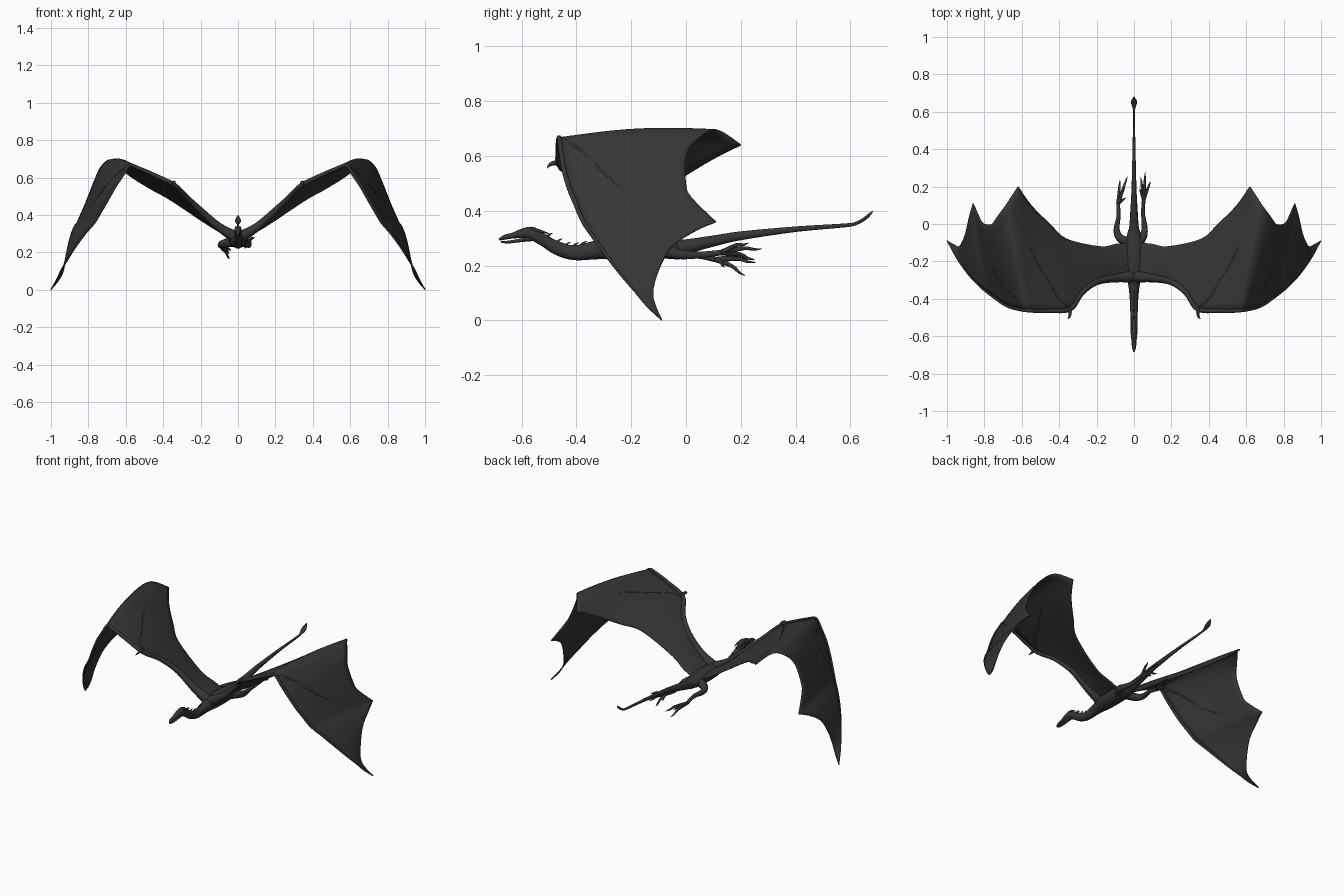
import bpy, bmesh, math
from mathutils import Vector

hide = bpy.data.materials.new("dark charcoal hide")
hide.diffuse_color = (0.036, 0.036, 0.036, 1)


def catmull(pts, steps):
    """Smooth curve through tuples of any length."""
    out, n = [], len(pts)
    for i in range(n - 1):
        p0, p1, p2, p3 = pts[max(i - 1, 0)], pts[i], pts[i + 1], pts[min(i + 2, n - 1)]
        for k in range(steps):
            t = k / steps
            out.append(tuple(0.5 * (2 * b + (c - a) * t + (2 * a - 5 * b + 4 * c - d) * t * t
                       + (3 * b - a - 3 * c + d) * t ** 3) for a, b, c, d in zip(p0, p1, p2, p3)))
    out.append(tuple(pts[-1]))
    return out


def finish(name, bm, mirror=False, thickness=0):
    bmesh.ops.recalc_face_normals(bm, faces=bm.faces)
    me = bpy.data.meshes.new(name)
    bm.to_mesh(me)
    bm.free()
    me.materials.append(hide)
    me.polygons.foreach_set("use_smooth", [True] * len(me.polygons))
    ob = bpy.data.objects.new(name, me)
    bpy.context.collection.objects.link(ob)
    if thickness:
        m = ob.modifiers.new("thickness", "SOLIDIFY")
        m.thickness, m.offset = thickness, 0
    if mirror:
        ob.modifiers.new("mirror", "MIRROR")
    return ob


def tube(name, pts, steps=4, sides=12, mirror=False):
    """Closed tube; each point is x, y, z, half width, half height."""
    path = catmull(pts, steps) if steps else pts
    bm, rings = bmesh.new(), []
    for i, p in enumerate(path):
        a, b = path[max(i - 1, 0)], path[min(i + 1, len(path) - 1)]
        tan = (Vector(b[:3]) - Vector(a[:3])).normalized()
        side = tan.cross(Vector((0, 0, 1))).normalized()
        up = side.cross(tan)
        rx, rz = max(p[3], 0.0008), max(p[4], 0.0008)
        rings.append([bm.verts.new(Vector(p[:3]) + side * rx * math.cos(w) + up * rz * math.sin(w))
                      for w in (2 * math.pi * k / sides for k in range(sides))])
    for r, s in zip(rings, rings[1:]):
        for k in range(sides):
            j = (k + 1) % sides
            bm.faces.new((r[k], r[j], s[j], s[k]))
    bm.faces.new(rings[0])
    bm.faces.new(rings[-1])
    return finish(name, bm, mirror)


# Torso, neck and skull: one tapering tube along x = 0 (y, z, half width, half height)
spine = [(-.03, .262, .030, .028), (-.09, .262, .044, .036), (-.17, .264, .050, .040),
         (-.26, .264, .046, .040), (-.33, .257, .030, .034), (-.41, .247, .022, .027),
         (-.47, .264, .020, .025), (-.515, .290, .018, .022), (-.56, .317, .020, .024),
         (-.595, .318, .017, .018), (-.63, .310, .013, .011), (-.66, .304, .011, .009),
         (-.682, .295, .004, .004)]
tube("body_and_head", [(0,) + p for p in spine], sides=16)
tube("lower_jaw", [(0, -.555, .302, .013, .012), (0, -.60, .293, .011, .007),
                   (0, -.65, .286, .008, .005), (0, -.675, .287, .003, .003)])

# Tail with upturned spade tip
tail = [(-.10, .262, .040, .034), (-.02, .266, .026, .028), (.10, .290, .018, .020),
        (.20, .309, .013, .016), (.40, .333, .008, .010), (.58, .347, .005, .007),
        (.62, .354, .008, .006), (.65, .370, .017, .006), (.67, .387, .009, .005),
        (.682, .400, .001, .001)]
tube("tail", [(0,) + p for p in tail])

# Head horns and neck spikes
tube("horns", [(.010, -.565, .333, .007, .007), (.014, -.53, .326, .005, .005),
               (.016, -.498, .316, .001, .001)], mirror=True, sides=8)
for i, (y, z) in enumerate([(-.50, .305), (-.465, .285), (-.435, .272), (-.405, .270), (-.375, .276)]):
    tube(f"neck_spike_{i}", [(0, y - .012, z - .006, .005, .007),
                             (0, y + .002, z + .008, .003, .004),
                             (0, y + .014, z + .014, .001, .001)], sides=6)

# Wing: matched leading-edge and trailing-edge points, lofted across
lead = [(0, -.28, .275), (.10, -.29, .335), (.20, -.31, .425), (.28, -.37, .50), (.34, -.455, .56),
        (.45, -.465, .615), (.53, -.465, .65),
        (.58, -.462, .665), (.62, -.455, .61), (.66, -.445, .55), (.70, -.425, .48),
        (.735, -.40, .42), (.77, -.375, .36),
        (.82, -.335, .30), (.87, -.285, .23), (.91, -.235, .165), (.945, -.185, .105),
        (.972, -.14, .05), (1, -.09, .002)]
trail = [(0, -.10, .262), (.09, -.105, .305), (.18, -.12, .36), (.36, -.08, .48), (.45, 0, .53),
         (.55, .10, .59), (.62, .20, .64),
         (.68, .11, .695), (.73, .04, .66), (.76, 0, .60), (.80, 0, .50),
         (.82, .02, .45), (.86, .11, .36),
         (.88, .04, .33), (.90, -.05, .27), (.92, -.10, .18), (.935, -.12, .10),
         (.96, -.11, .05), (1, -.088, .002)]
STEPS, CHORD = 4, 14


def edge(pts):
    """Smooth between the finger tips, sharp at them."""
    out = []
    for a, b in ((0, 6), (6, 12), (12, 18)):
        out += catmull(pts[a:b + 1], STEPS)[:-1]
    return out + [pts[-1]]


rows = []
for a, b in zip(edge(lead), edge(trail)):
    a, b = Vector(a), Vector(b)
    chord = (b - a).length
    out = Vector((0.5 if a.x > .6 else 0, 0, 1)).normalized()
    rows.append([a.lerp(b, u / CHORD) + out * .03 * chord * math.sin(math.pi * u / CHORD)
                 for u in range(CHORD + 1)])
bm = bmesh.new()
grid = [[bm.verts.new(p) for p in r] for r in rows]
for r, s in zip(grid, grid[1:]):
    for k in range(CHORD):
        bm.faces.new((r[k], r[k + 1], s[k + 1], s[k]))
finish("wing_membranes", bm, mirror=True, thickness=.006)

# Wing arm and long finger along the leading edge
arm_r = [.034, .022, .017, .014, .013, .011, .010] + [.009] * 5 + [.008, .007, .006, .005, .004, .003, .001]
tube("wing_arms", [p + (r, r) for p, r in zip(lead, arm_r)], mirror=True)

# Inner fingers under the membrane, ending at the two trailing points
for name, start, end in (("inner_fingers", 4, 6), ("outer_fingers", 7, 12)):
    pts = []
    for k in range(CHORD + 1):
        t = k / CHORD
        row = start + (end - start) * min(1, t * 1.5)
        p = rows[round(row * STEPS)][k]
        pts.append((*p, .007 - .006 * t, .007 - .006 * t))
    tube(name, pts[::2], steps=3, sides=8, mirror=True)

# Hooked thumb claw at the wrist
tube("wing_claws", [(.345, -.45, .57, .011, .011), (.342, -.478, .575, .009, .009),
                    (.346, -.497, .568, .006, .006), (.356, -.507, .556, .001, .001)],
     mirror=True, sides=8)


# Trailing hind legs, posed differently, with clawed toes
def leg(side, path, toes):
    tube(side + "_leg", path)
    ankle = Vector(path[-1][:3])
    for i, tip in enumerate(toes):
        tip = Vector(tip)
        mid = ankle.lerp(tip, .55) + Vector((0, 0, .008))
        tube(f"{side}_toe_{i}", [(*ankle, .010, .010), (*mid, .007, .007),
                                 (*ankle.lerp(tip, .8), .005, .005), (*tip, .001, .001)], sides=8)


leg("left", [(-.025, -.10, .258, .026, .028), (-.075, -.075, .248, .022, .022),
             (-.093, -.03, .240, .016, .017), (-.083, .04, .238, .011, .012),
             (-.085, .11, .222, .010, .010)],
    [(-.045, .215, .164), (-.035, .255, .212), (-.075, .235, .225), (-.045, .14, .195)])
leg("right", [(.025, -.10, .258, .026, .028), (.052, -.06, .250, .020, .022),
              (.056, -.01, .240, .015, .017), (.048, .06, .240, .010, .012),
              (.052, .13, .248, .010, .010)],
    [(.060, .278, .262), (.088, .228, .283), (.036, .25, .222), (.030, .19, .235)])
